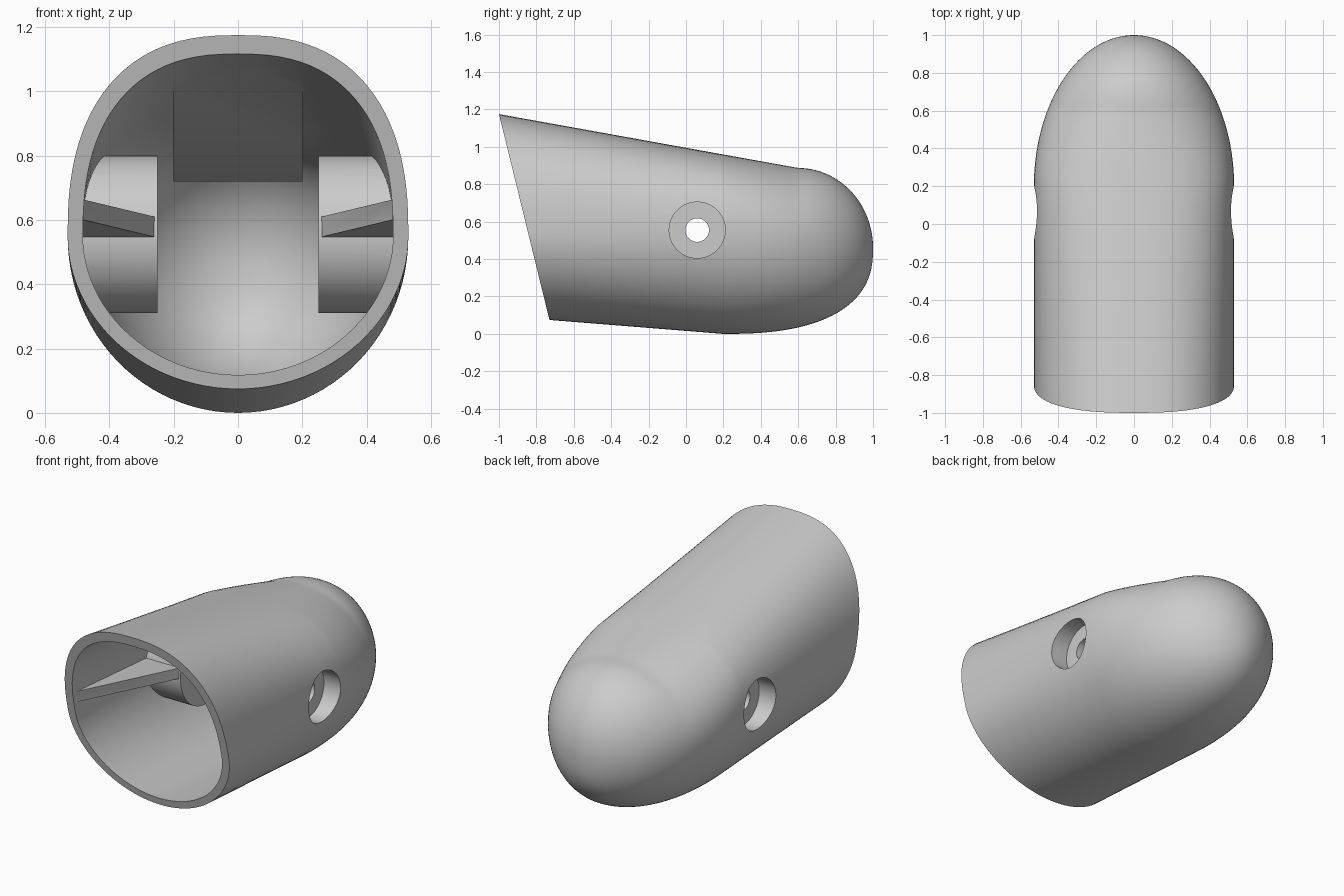
import bpy, bmesh, math
from mathutils import Vector

cube = bpy.data.objects.get("Cube")
if cube:
    bpy.data.objects.remove(cube, do_unlink=True)

SEGMENTS = 96
CAP = 0.2          # where the rounded cap begins along y
BOSS_Y, BOSS_Z = 0.06, 0.555


def finish(name, bm):
    bmesh.ops.recalc_face_normals(bm, faces=bm.faces)
    mesh = bpy.data.meshes.new(name)
    bm.to_mesh(mesh)
    bm.free()
    obj = bpy.data.objects.new(name, mesh)
    bpy.context.collection.objects.link(obj)
    return obj


def arc(t, n):
    return max(0.0, 1 - t ** n) ** (1 / n)


def section(y):
    """Half width, middle height, top, bottom and squareness at y."""
    t = max(0.0, (y - CAP) / (1 - CAP))
    mid = 0.55 - 0.09 * t
    top = 1.175 - 0.18 * (y + 1)
    if y > 0.6:
        top = 0.46 + 0.427 * arc((y - 0.6) / 0.4, 2)
    bottom = 0.08 * (CAP - y) if t == 0 else 0.46 - 0.46 * arc(t, 2.5)
    return 0.53 * arc(t, 2), mid, max(top, mid), min(bottom, mid), 2.5 - 0.5 * min(1, 2 * t)


def loft(name, start, scale):
    """Closed body with a rounded back end, shrunk about its middle by scale."""
    bm = bmesh.new()
    stations = [start + (CAP - start) * i / 8 for i in range(8)]
    stations += [CAP + (1 - CAP) * math.sin(i / 40 * math.pi / 2) for i in range(40)]
    rings = []
    for y in stations:
        half, mid, top, bottom, power = section(y)
        place = y if y < CAP else CAP + (y - CAP) * (0.94 if scale < 1 else 1)
        ring = []
        for i in range(SEGMENTS):
            a = 2 * math.pi * i / SEGMENTS
            c, s = math.cos(a), math.sin(a)
            n = power if s > 0 else 2
            x = half * math.copysign(abs(c) ** (2 / n), c)
            z = abs(s) ** (2 / n) * (top - mid if s > 0 else bottom - mid)
            ring.append(bm.verts.new((x * scale, place, mid + z * scale)))
        rings.append(ring)
    for r, q in zip(rings, rings[1:]):
        for i in range(SEGMENTS):
            j = (i + 1) % SEGMENTS
            bm.faces.new((r[i], r[j], q[j], q[i]))
    bm.faces.new(rings[0])
    tip = bm.verts.new((0, CAP + (1 - CAP) * (0.94 if scale < 1 else 1), 0.46))
    for i in range(SEGMENTS):
        bm.faces.new((rings[-1][i], rings[-1][(i + 1) % SEGMENTS], tip))
    return finish(name, bm)


def prism(name, points, offset):
    bm = bmesh.new()
    a = [bm.verts.new(p) for p in points]
    b = [bm.verts.new(Vector(p) + Vector(offset)) for p in points]
    bm.faces.new(a)
    bm.faces.new(b)
    for i in range(len(a)):
        j = (i + 1) % len(a)
        bm.faces.new((a[i], a[j], b[j], b[i]))
    return finish(name, bm)


def rod(name, radius, x0, x1):
    """Cylinder along x through the boss centre."""
    ring = [(x0, BOSS_Y + radius * math.cos(2 * math.pi * i / 64),
             BOSS_Z + radius * math.sin(2 * math.pi * i / 64)) for i in range(64)]
    return prism(name, ring, (x1 - x0, 0, 0))


def subtract(target, tool):
    mod = target.modifiers.new("cut", "BOOLEAN")
    mod.operation, mod.solver, mod.object = "DIFFERENCE", "EXACT", tool
    bpy.context.view_layer.objects.active = target
    bpy.ops.object.modifier_apply(modifier=mod.name)
    bpy.data.objects.remove(tool, do_unlink=True)


shell = loft("hollow_shell", -1.2, 1.0)
cavity = loft("cavity", -1.4, 0.91)

# Bosses and tapered gussets stay solid inside the cavity
for side in (1, -1):
    subtract(cavity, rod("boss", 0.245, side * 0.25, side * 0.8))
    plan = [(0.25, -0.15), (0.48, -0.84), (0.7, -0.84), (0.7, BOSS_Y), (0.25, BOSS_Y)]
    under = [(side * x, y, 0.545 - 0.08 * (y + 0.15)) for x, y in plan]
    subtract(cavity, prism("gusset", under, (0, 0, 0.063)))

# Sloping pad under the roof
pad = [(-0.75, 1.09), (0.25, 0.82), (0.75, 0.72), (1.1, 0.72), (1.1, 1.4), (-0.75, 1.4)]
subtract(cavity, prism("roof_pad", [(-0.2, y, z) for y, z in pad], (0.4, 0, 0)))

subtract(shell, cavity)

# Slanted mouth
mouth = [(-1.098, 1.575), (-0.632, -0.325), (-3, -0.325), (-3, 1.575)]
subtract(shell, prism("mouth_cutter", [(-1, y, z) for y, z in mouth], (2, 0, 0)))

# Side recesses and through hole
for side in (1, -1):
    subtract(shell, rod("recess_cutter", 0.15, side * 0.42, side * 0.9))
subtract(shell, rod("hole_cutter", 0.063, -1, 1))

grey = bpy.data.materials.new("light_grey")
grey.use_nodes = True
colour = (0.6, 0.6, 0.6, 1)
grey.diffuse_color = colour
grey.node_tree.nodes["Principled BSDF"].inputs["Base Color"].default_value = colour
shell.data.materials.clear()
shell.data.materials.append(grey)

bpy.ops.object.select_all(action="DESELECT")
shell.select_set(True)
bpy.context.view_layer.objects.active = shell
bpy.ops.object.shade_smooth_by_angle(angle=math.radians(30))
